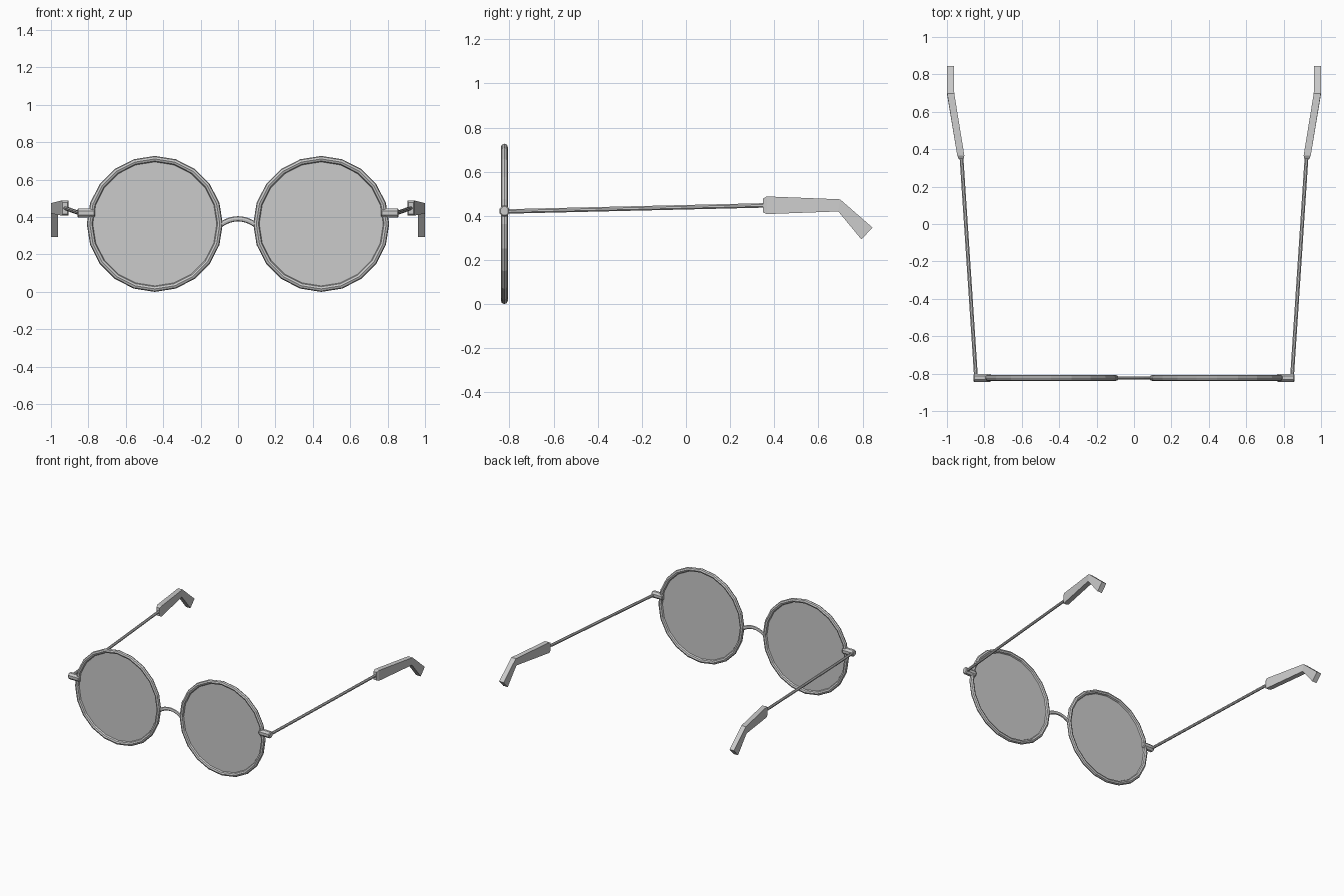
import bpy, bmesh, math
from mathutils import Vector

if "Cube" in bpy.data.objects:
    bpy.data.objects.remove(bpy.data.objects["Cube"])

LENS_X, LENS_Z, FRONT_Y = 0.445, 0.3635, -0.823


def make_object(name, bm, mirror=True):
    bmesh.ops.recalc_face_normals(bm, faces=bm.faces[:])
    me = bpy.data.meshes.new(name)
    bm.to_mesh(me)
    bm.free()
    ob = bpy.data.objects.new(name, me)
    bpy.context.collection.objects.link(ob)
    if mirror:
        mod = ob.modifiers.new("mirror", 'MIRROR')
        mod.use_mirror_merge = False
    return ob


def loft(name, rings, closed=False, mirror=True):
    """Skin a list of equal-length point rings, capping the ends if open."""
    bm = bmesh.new()
    loops = [[bm.verts.new(p) for p in r] for r in rings]
    n = len(loops[0])
    pairs = list(zip(loops, loops[1:]))
    if closed:
        pairs.append((loops[-1], loops[0]))
    for a, b in pairs:
        for i in range(n):
            j = (i + 1) % n
            bm.faces.new((a[i], a[j], b[j], b[i]))
    if not closed:
        bm.faces.new(loops[0])
        bm.faces.new(loops[-1])
    return make_object(name, bm, mirror)


def ring(centre, u, v, n, phase=0.0):
    """Ellipse of n points around centre spanned by vectors u and v."""
    c, u, v = Vector(centre), Vector(u), Vector(v)
    angles = [2 * math.pi * (i + phase) / n for i in range(n)]
    return [c + u * math.cos(a) + v * math.sin(a) for a in angles]


# Round rims: 20 segments
rings = []
for k in range(20):
    a = 2 * math.pi * k / 20
    d = Vector((math.cos(a), 0, math.sin(a)))
    centre = Vector((LENS_X, FRONT_Y, LENS_Z)) + d * 0.3475
    rings.append(ring(centre, d * 0.016, (0, 0.016, 0), 8))
loft("rim", rings, closed=True)

# Lenses: flat panes set in the rims
bm = bmesh.new()
pane = ring((LENS_X, FRONT_Y, LENS_Z), (0.345, 0, 0), (0, 0, 0.345), 20)
bm.faces.new([bm.verts.new(p) for p in pane])
make_object("lens", bm)

# Arched nose bridge
rings = []
for k in range(9):
    t = -1 + k / 4
    slope = -0.076 * t / 0.095
    nrm = Vector((-slope, 0, 1)).normalized()
    centre = (0.095 * t, FRONT_Y, 0.391 - 0.033 * t * t)
    rings.append(ring(centre, nrm * 0.014, (0, 0.008, 0), 8))
loft("bridge", rings, mirror=False)

# Hinge blocks: octagonal blocks with chamfered ends
rings = [ring((x, FRONT_Y - 0.0, 0.422), (0, r, 0), (0, 0, r * 1.1), 8, 0.5)
         for x, r in ((0.765, 0.019), (0.771, 0.0238), (0.853, 0.0238), (0.859, 0.019))]
loft("hinge", rings)

# Thin temple arms
rings = [ring(c, (0.011, 0, 0), (0, 0, 0.011), 8, 0.5)
         for c in ((0.845, -0.815, 0.42), (0.924, 0.38, 0.448))]
loft("temple_arm", rings)

# Ear tips: (x centre, half width, top y, top z, bottom y, bottom z)
stations = ((0.924, 0.013, 0.348, 0.478, 0.348, 0.416),
            (0.926, 0.019, 0.366, 0.488, 0.366, 0.408),
            (0.980, 0.019, 0.698, 0.475, 0.690, 0.420),
            (0.981, 0.019, 0.845, 0.347, 0.795, 0.293))
rings = [[(x - w, ty, tz), (x + w, ty, tz), (x + w, by, bz), (x - w, by, bz)]
         for x, w, ty, tz, by, bz in stations]
loft("ear_tip", rings)
